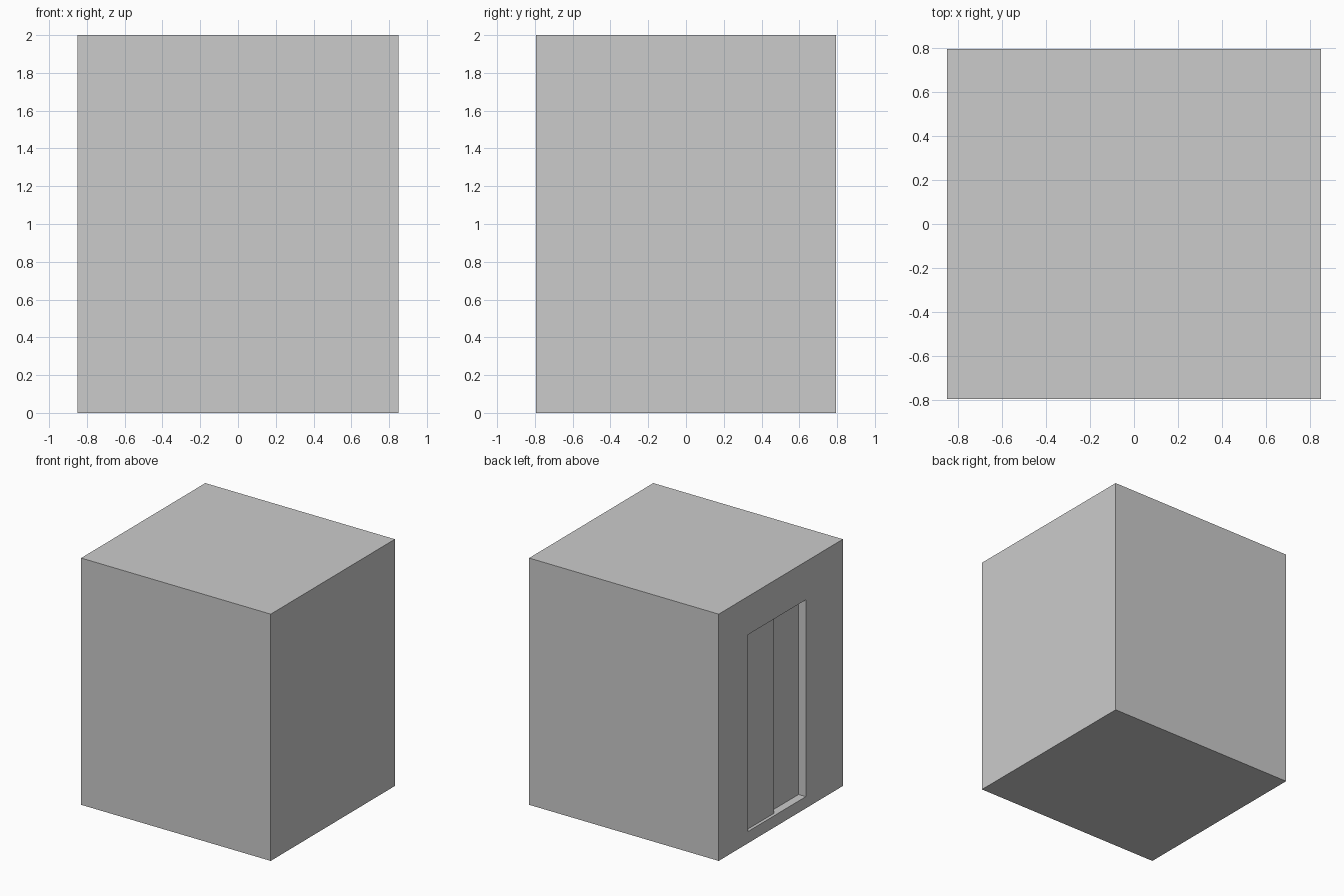
import bpy

if "Cube" in bpy.data.objects:
    bpy.data.objects.remove(bpy.data.objects["Cube"])

W, D, H = 1.70, 1.59, 2.0
Y0, YM, Y1 = -0.32, 0.05, 0.42      # doorway right edge, middle, left edge
Z0, Z1 = 0.095, 1.69                # doorway sill and head


def box(name, lo, hi):
    bpy.ops.mesh.primitive_cube_add(size=1, location=[(a + b) / 2 for a, b in zip(lo, hi)])
    ob = bpy.context.object
    ob.name = name
    ob.scale = [b - a for a, b in zip(lo, hi)]
    bpy.ops.object.transform_apply(location=False, rotation=False, scale=True)
    return ob


# Cabin body
cabin = box("cabin", (-W / 2, -D / 2, 0), (W / 2, D / 2, H))

# Doorway recess cut into the left side
cutter = box("doorway_cutter", (-W / 2 - 0.1, Y0, Z0), (-W / 2 + 0.105, Y1, Z1))
mod = cabin.modifiers.new("doorway", 'BOOLEAN')
mod.operation = 'DIFFERENCE'
mod.solver = 'EXACT'
mod.object = cutter
bpy.context.view_layer.objects.active = cabin
bpy.ops.object.modifier_apply(modifier=mod.name)
bpy.data.objects.remove(cutter, do_unlink=True)

# Two staggered sliding door panels
for name, depth, ya, yb in (("outer_door_panel", 0.025, YM, Y1),
                            ("inner_door_panel", 0.065, Y0, YM + 0.02)):
    x = -W / 2 + depth
    box(name, (x, ya, Z0), (x + 0.04, yb, Z1))
